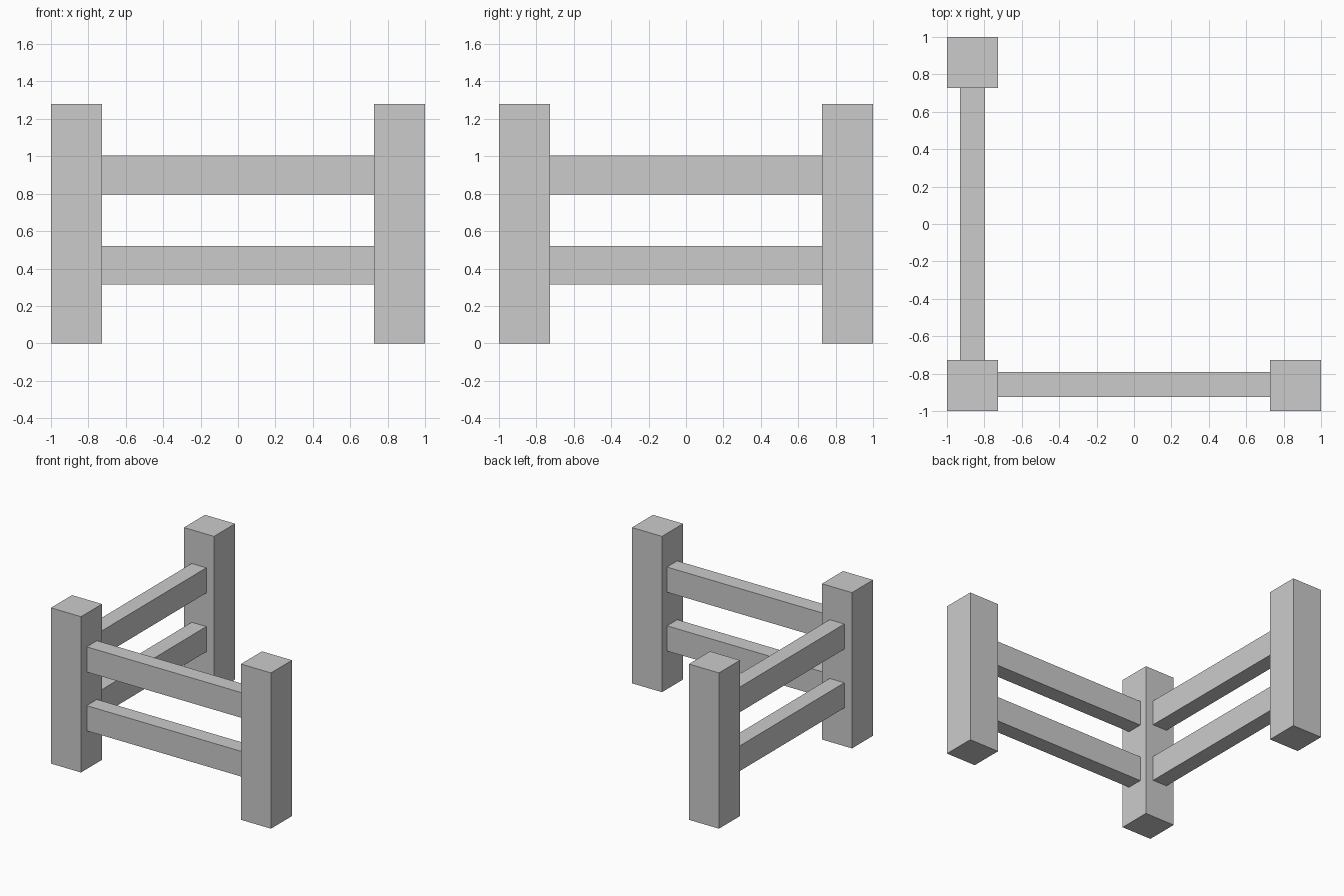
import bpy

if "Cube" in bpy.data.objects:
    bpy.data.objects.remove(bpy.data.objects["Cube"])

POST_W, POST_H = 0.273, 1.28
C = 1 - POST_W / 2            # post centre offset
RAIL_T, RAIL_H = 0.133, 0.207
SPAN = 2 * (1 - POST_W)       # clear gap between posts


def box(name, center, size):
    bpy.ops.mesh.primitive_cube_add(size=1, location=center)
    ob = bpy.context.object
    ob.name = name
    ob.scale = size
    bpy.ops.object.transform_apply(location=False, rotation=False, scale=True)
    return ob


# Three square posts forming the corner
for name, x, y in (("corner_post", -C, -C), ("right_post", C, -C), ("back_post", -C, C)):
    box(name, (x, y, POST_H / 2), (POST_W, POST_W, POST_H))

# Two horizontal rails along each side, butting against the posts
for level, z in (("lower", 0.417), ("upper", 0.90)):
    box(f"front_{level}_rail", (0, -C + 0.005, z), (SPAN, RAIL_T, RAIL_H))
    box(f"side_{level}_rail", (-C, 0, z), (RAIL_T, SPAN, RAIL_H))
